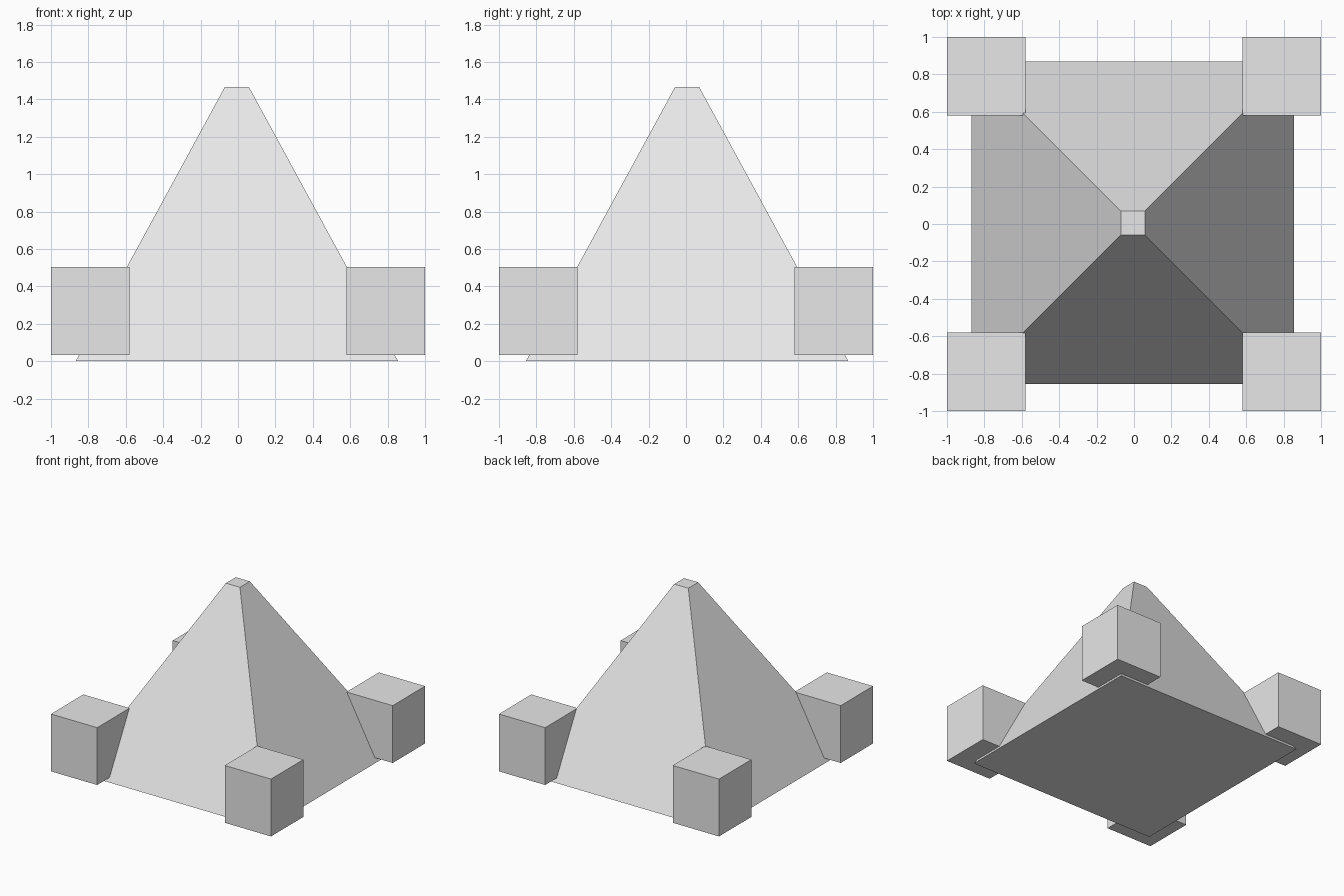
import bpy
import math

cube = bpy.data.objects.get("Cube")
if cube:
    bpy.data.objects.remove(cube, do_unlink=True)

# Single plain grey
grey = bpy.data.materials.new("light_grey")
grey.use_nodes = True
grey.diffuse_color = (0.8, 0.8, 0.8, 1)
grey.node_tree.nodes["Principled BSDF"].inputs["Base Color"].default_value = grey.diffuse_color


def finish(name):
    obj = bpy.context.object
    obj.name = name
    obj.data.name = name
    obj.data.materials.clear()
    obj.data.materials.append(grey)
    bpy.ops.object.transform_apply(location=False, rotation=True, scale=True)
    return obj


# Truncated pyramid: a four-sided cone turned square to the axes
HEIGHT, BASE_HALF, TOP_HALF = 1.467, 0.862, 0.064
bpy.ops.mesh.primitive_cone_add(
    vertices=4, radius1=BASE_HALF * math.sqrt(2), radius2=TOP_HALF * math.sqrt(2),
    depth=HEIGHT, location=(-0.006, 0.006, HEIGHT / 2), rotation=(0, 0, math.pi / 4))
finish("pyramid_body")

# Corner blocks
WIDTH, BOTTOM, TOP = 0.42, 0.032, 0.503
offset = 1 - WIDTH / 2
for side, sx in (("left", 1), ("right", -1)):
    for end, sy in (("front", -1), ("back", 1)):
        bpy.ops.mesh.primitive_cube_add(
            size=1, location=(sx * offset, sy * offset, (BOTTOM + TOP) / 2))
        bpy.context.object.scale = (WIDTH, WIDTH, TOP - BOTTOM)
        finish(f"corner_block_{end}_{side}")
